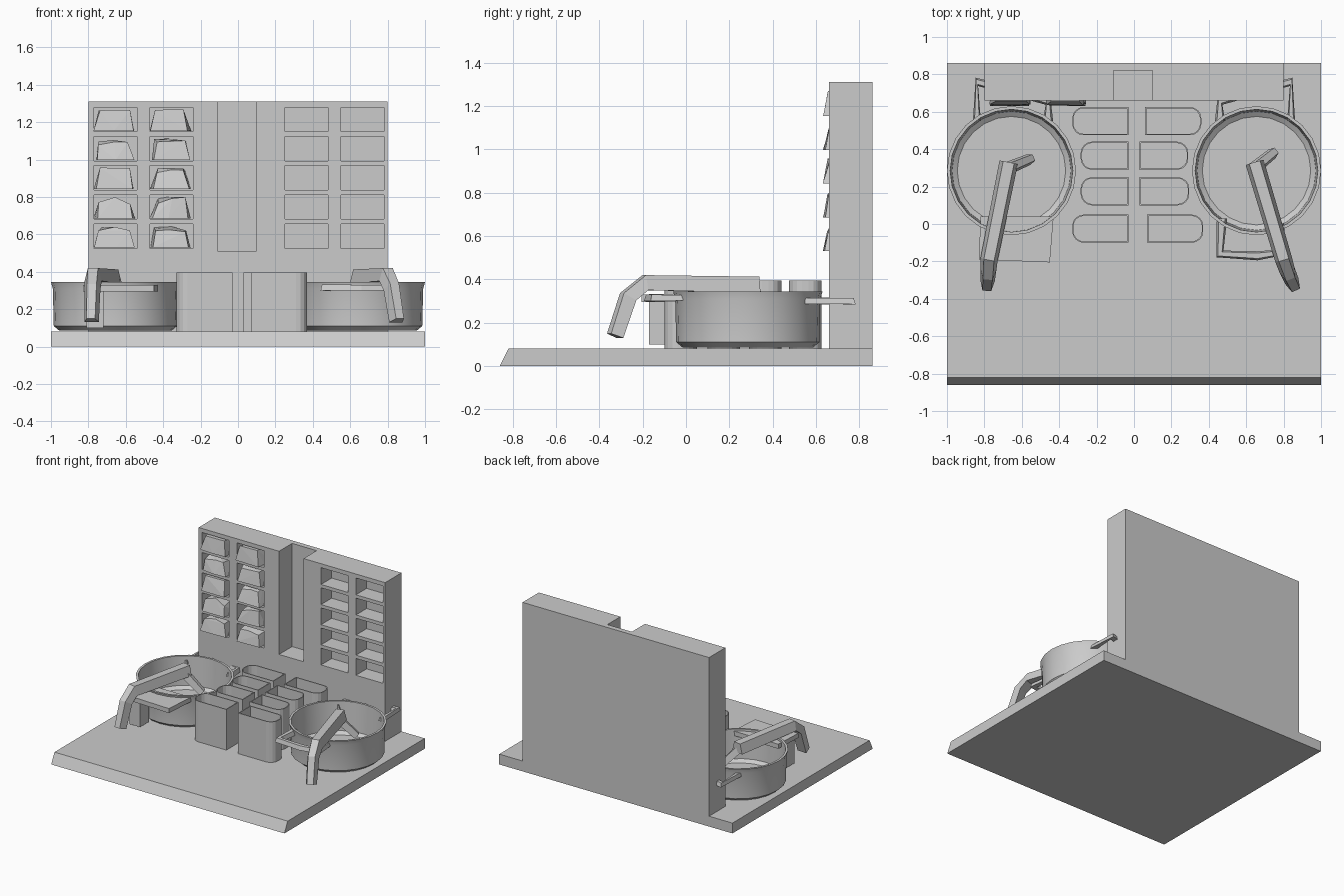
import bpy, bmesh, math, random
from mathutils import Vector

random.seed(4)
if "Cube" in bpy.data.objects:
    bpy.data.objects.remove(bpy.data.objects["Cube"], do_unlink=True)

grey = bpy.data.materials.new("plain grey")
grey.use_nodes = True
GREY = (0.6, 0.6, 0.6, 1)
grey.diffuse_color = GREY
grey.node_tree.nodes["Principled BSDF"].inputs["Base Color"].default_value = GREY


def finish(name, bm):
    bmesh.ops.recalc_face_normals(bm, faces=bm.faces)
    mesh = bpy.data.meshes.new(name)
    bm.to_mesh(mesh)
    bm.free()
    mesh.materials.append(grey)
    obj = bpy.data.objects.new(name, mesh)
    bpy.context.collection.objects.link(obj)
    return obj


def add_box(bm, x0, x1, y0, y1, z0, z1):
    verts = bmesh.ops.create_cube(bm, size=1)["verts"]
    for v in verts:
        v.co = ((x0 + x1) / 2 + v.co.x * (x1 - x0),
                (y0 + y1) / 2 + v.co.y * (y1 - y0),
                (z0 + z1) / 2 + v.co.z * (z1 - z0))
    return verts


def loft(bm, rings, closed=False, caps=True):
    """Skin a list of point rings with quads."""
    loops = [[bm.verts.new(p) for p in ring] for ring in rings]
    pairs = list(zip(loops, loops[1:])) + ([(loops[-1], loops[0])] if closed else [])
    for a, b in pairs:
        for i in range(len(a)):
            j = (i + 1) % len(a)
            bm.faces.new((a[i], a[j], b[j], b[i]))
    if caps and not closed:
        bm.faces.new(loops[0])
        bm.faces.new(loops[-1])


def bar(name, path, width, height):
    """Rectangular bar swept along a path, tapering towards its end."""
    pts = [Vector(p) for p in path]
    bm = bmesh.new()
    rings = []
    for i, p in enumerate(pts):
        along = (pts[min(i + 1, len(pts) - 1)] - pts[max(i - 1, 0)]).normalized()
        side = along.cross(Vector((0, 0, 1))).normalized()
        up = side.cross(along)
        taper = 1 - 0.3 * i / len(pts)
        s, u = side * width / 2 * taper, up * height / 2 * taper
        rings.append([p - s - u, p + s - u, p + s * 0.6 + u, p - s * 0.6 + u])
    loft(bm, rings)
    return finish(name, bm)


# Base slab with a sloping front edge
bm = bmesh.new()
for v in add_box(bm, -1, 1, -0.86, 0.86, 0, 0.08):
    if v.co.y < 0 and v.co.z > 0.04:
        v.co.y = -0.82
finish("base", bm)

# Back wall with a centre channel and two banks of pockets
FRONT = 0.66
columns = (-0.77, -0.47, 0.25, 0.55)
rows = [0.525 + 0.156 * i for i in range(5)]
bm = bmesh.new()
add_box(bm, -0.8, 0.8, FRONT, 0.86, 0.07, 1.31)
wall = finish("back_wall", bm)
bm = bmesh.new()
add_box(bm, -0.11, 0.1, 0.6, 0.82, 0.51, 1.4)
for x in columns:
    for z in rows:
        add_box(bm, x, x + 0.23, 0.6, 0.79, z, z + 0.13)
cutter = finish("wall_cutter", bm)
cutter.hide_render = True
mod = wall.modifiers.new("pockets", "BOOLEAN")
mod.operation, mod.solver, mod.object = "DIFFERENCE", "EXACT", cutter
bpy.context.view_layer.objects.active = wall
bpy.ops.object.modifier_apply(modifier=mod.name)
bpy.data.objects.remove(cutter, do_unlink=True)

# Irregular faceted lumps in the right-hand pockets
for x in columns[:2]:
    for z in rows:
        bm = bmesh.new()
        for u in (0, 0.5, 1):
            for y in (0.63, 0.69, 0.77):
                for top in (0, 1):
                    inset = 0.025 * top
                    bm.verts.new((x + inset + u * (0.2 - 2 * inset) + random.uniform(-0.005, 0.02),
                                  y + 0.02 * top + random.uniform(0, 0.015),
                                  z + 0.005 + top * random.uniform(0.075, 0.115)))
        hull = bmesh.ops.convex_hull(bm, input=bm.verts)
        loose = set(hull["geom_interior"]) | set(hull["geom_unused"])
        bmesh.ops.delete(bm, geom=[g for g in loose if isinstance(g, bmesh.types.BMVert)],
                         context="VERTS")
        finish("pocket_lump", bm)


# Open containers, rounded on their outer end
def container(inner, outer, y0, y1):
    sign = 1 if outer > inner else -1
    r = 0.06

    def outline(inset, z):
        a, b = inner + sign * inset, outer - sign * inset
        lo, hi, q = y0 + inset, y1 - inset, r - inset
        pts = [(a, hi, z), (a, lo, z)]
        for cy, start in ((lo + q, -90), (hi - q, 0)):
            for k in range(5):
                t = math.radians(start + 22.5 * k)
                pts.append((b - sign * q + sign * q * math.cos(t), cy + q * math.sin(t), z))
        return pts

    bm = bmesh.new()
    loft(bm, [outline(0, 0.08), outline(0, 0.395), outline(0.007, 0.395), outline(0.007, 0.1)])
    finish("container", bm)


for y0, left, right in ((0.475, (-0.03, -0.33), (0.06, 0.36)),
                        (0.29, (-0.03, -0.285), (0.03, 0.29)),
                        (0.1, (-0.03, -0.285), (0.03, 0.295)),
                        (-0.1, (-0.03, -0.33), (0.07, 0.37))):
    for inner, outer in (left, right):
        container(inner, outer, y0, y0 + 0.15)


# Cooking pots with front and rear handles
def pot(cx, cy, n=24):
    profile = ((0.3, 0.085), (0.33, 0.11), (0.335, 0.31), (0.345, 0.345),
               (0.328, 0.345), (0.318, 0.12), (0.29, 0.1))
    rings = [[(cx + r * math.cos(math.tau * k / n), cy + r * math.sin(math.tau * k / n), z)
              for k in range(n)] for r, z in profile]
    bm = bmesh.new()
    loft(bm, rings)
    body = finish("pot", bm)
    bpy.ops.object.select_all(action="DESELECT")
    body.select_set(True)
    bpy.context.view_layer.objects.active = body
    bpy.ops.object.shade_smooth_by_angle(angle=math.radians(30))


def pot_handle(name, corners, z):
    bar(name, [(x, y, z) for x, y in corners], 0.055, 0.035)


for s in (-1, 1):
    pot(s * 0.655, 0.285)
    pot_handle("rear_pot_handle", [(s * 0.46, 0.55), (s * 0.46, 0.66), (s * 0.84, 0.76),
                                   (s * 0.84, 0.55)], 0.3)
pot_handle("front_pot_handle", [(0.47, 0.03), (0.46, -0.16), (0.66, -0.17), (0.8, -0.15),
                                (0.78, 0)], 0.315)

# Solid front handle plate and its post on the other pot
bm = bmesh.new()
plate = [(-0.83, -0.19), (-0.45, -0.205), (-0.43, 0.04), (-0.82, 0.04)]
loft(bm, [[(x, y, z) for x, y in plate] for z in (0.295, 0.33)])
add_box(bm, -0.81, -0.72, -0.17, -0.06, 0.1, 0.31)
finish("front_handle_plate", bm)


# Ladles resting across the rims, hooked at the outer end
def ladle(head, bend, tip, foot):
    hx, hy = head
    bx, by = bend
    tx, ty = tip
    bar("ladle_handle", [(hx, hy, 0.375), (bx, by, 0.385),
                         ((bx + tx) / 2, (by + ty) / 2 - 0.01, 0.32), (tx, ty, 0.14)], 0.1, 0.075)
    bar("ladle_stem", [(hx, hy - 0.03, 0.36), (foot[0], foot[1], 0.22)], 0.07, 0.05)


ladle((-0.67, 0.33), (-0.775, -0.19), (-0.785, -0.33), (-0.55, 0.35))
ladle((0.645, 0.33), (0.8, -0.19), (0.855, -0.33), (0.75, 0.385))
